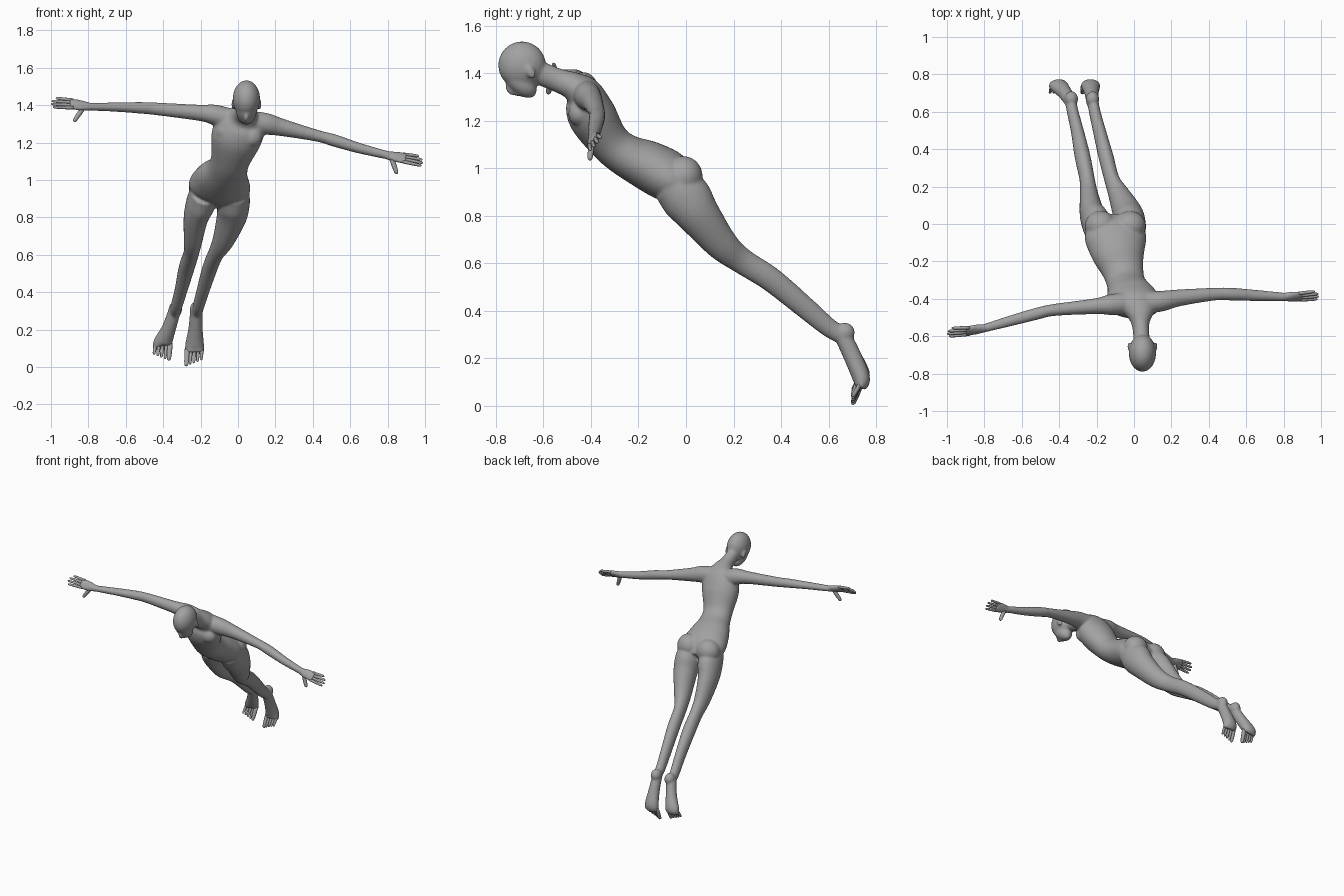
import bpy, bmesh, math
from mathutils import Vector, Matrix

cube = bpy.data.objects.get("Cube")
if cube:
    bpy.data.objects.remove(cube, do_unlink=True)

grey = bpy.data.materials.new("plain grey")
grey.use_nodes = True
colour = (0.36, 0.36, 0.36, 1)
grey.diffuse_color = colour
grey.node_tree.nodes["Principled BSDF"].inputs["Base Color"].default_value = colour


def spline(rows, steps):
    """Smooth interpolation through rows of x, y, z, half width, half depth."""
    rows = [Vector(r) for r in rows]
    out = []
    for i in range(len(rows) - 1):
        a, b = rows[max(i - 1, 0)], rows[i]
        c, d = rows[i + 1], rows[min(i + 2, len(rows) - 1)]
        for s in range(steps):
            t = s / steps
            out.append(b + (c - a) * (t / 2) + (a * 2 - b * 5 + c * 4 - d) * (t * t / 2)
                       + (b * 3 - a - c * 3 + d) * (t ** 3 / 2))
    return out + [rows[-1]]


def loft(bm, rows, side, sides=24, steps=5):
    """Closed tube of elliptical sections, widened along the side direction."""
    rows = spline(rows, steps)
    points = [Vector(r[:3]) for r in rows]
    rings = []
    for i, r in enumerate(rows):
        axis = (points[min(i + 1, len(rows) - 1)] - points[max(i - 1, 0)]).normalized()
        u = Vector(side)
        u = (u - axis * u.dot(axis)).normalized()
        v = axis.cross(u)
        ring = []
        for k in range(sides):
            a = math.tau * k / sides
            ring.append(bm.verts.new(points[i] + u * r[3] * math.cos(a) + v * r[4] * math.sin(a)))
        rings.append(ring)
    for low, high in zip(rings, rings[1:]):
        for k in range(sides):
            n = (k + 1) % sides
            bm.faces.new((low[k], low[n], high[n], high[k]))
    bm.faces.new(rings[0][::-1])
    bm.faces.new(rings[-1])


def blob(bm, centre, radii, tilt=0):
    """Ellipsoid, tilted about x."""
    m = Matrix.Translation(centre) @ Matrix.Rotation(tilt, 4, "X") @ Matrix.Diagonal((*radii, 1))
    bmesh.ops.create_uvsphere(bm, u_segments=32, v_segments=20, radius=1, matrix=m)


def digit(bm, start, end, radius):
    """Finger or toe with a rounded tip."""
    a, b = Vector(start), Vector(end)
    profile = ((0, 1), (0.5, 0.95), (0.85, 0.8), (0.96, 0.55), (1, 0.15))
    loft(bm, [(*a.lerp(b, t), radius * f, radius * f) for t, f in profile], (0, 0.7, 0.7), 10, 2)


def finish(name, bm):
    bmesh.ops.recalc_face_normals(bm, faces=bm.faces)
    mesh = bpy.data.meshes.new(name)
    bm.to_mesh(mesh)
    bm.free()
    mesh.materials.append(grey)
    mesh.polygons.foreach_set("use_smooth", [True] * len(mesh.polygons))
    obj = bpy.data.objects.new(name, mesh)
    bpy.context.collection.objects.link(obj)
    return obj


body = bmesh.new()
X, Z = (1, 0, 0), (0, 0, 1)

# Torso from the seat up to the neck
loft(body, [
    (-0.115, 0.01, 0.90, 0.13, 0.07),
    (-0.10, -0.065, 0.96, 0.165, 0.105),
    (-0.085, -0.155, 1.008, 0.145, 0.105),
    (-0.06, -0.25, 1.052, 0.112, 0.09),
    (-0.04, -0.323, 1.11, 0.105, 0.087),
    (-0.01, -0.395, 1.22, 0.135, 0.102),
    (0.015, -0.43, 1.305, 0.13, 0.083),
    (0.03, -0.475, 1.345, 0.08, 0.06),
    (0.035, -0.54, 1.37, 0.046, 0.05),
    (0.042, -0.64, 1.41, 0.044, 0.05)], (1, 0, -0.12), 36)
for s in (-1, 1):
    blob(body, (0.005 + s * 0.062, -0.45, 1.245 - s * 0.015), (0.062, 0.045, 0.055))
    blob(body, (-0.1 + s * 0.078, -0.01, 0.965), (0.085, 0.08, 0.085))

# Head, with the face turned forward and down
HEAD_X = 0.045
blob(body, (HEAD_X, -0.69, 1.433), (0.073, 0.1, 0.1))
blob(body, (HEAD_X, -0.70, 1.368), (0.054, 0.052, 0.088), math.radians(45))
blob(body, (HEAD_X, -0.655, 1.318), (0.026, 0.024, 0.022))
blob(body, (HEAD_X, -0.738, 1.335), (0.013, 0.02, 0.03), math.radians(25))
blob(body, (HEAD_X, -0.707, 1.314), (0.02, 0.016, 0.012))
for s in (-1, 1):
    blob(body, (HEAD_X + s * 0.07, -0.655, 1.405), (0.01, 0.018, 0.032), math.radians(30))

# Arms, from inside the chest to the wrist
loft(body, [
    (0.06, -0.42, 1.31, 0.06, 0.06),
    (0.15, -0.412, 1.30, 0.058, 0.055),
    (0.24, -0.395, 1.28, 0.046, 0.045),
    (0.43, -0.375, 1.235, 0.031, 0.034),
    (0.52, -0.375, 1.21, 0.033, 0.034),
    (0.65, -0.382, 1.17, 0.028, 0.03),
    (0.81, -0.39, 1.13, 0.022, 0.022)], Z)
loft(body, [
    (-0.05, -0.425, 1.325, 0.06, 0.06),
    (-0.13, -0.432, 1.35, 0.054, 0.055),
    (-0.21, -0.44, 1.36, 0.043, 0.042),
    (-0.43, -0.46, 1.38, 0.034, 0.032),
    (-0.52, -0.48, 1.386, 0.031, 0.032),
    (-0.65, -0.515, 1.39, 0.025, 0.029),
    (-0.81, -0.56, 1.392, 0.02, 0.022)], Z)

# Hands: palm in the body skin, fingers separate
SPREAD = Vector((0, 0.65, 0.75))
hands = {
    "left": ((0.79, -0.39, 1.133), (0.90, -0.387, 1.115), (0.99, -0.38, 1.10),
             (0.82, -0.395, 1.12), (0.85, -0.405, 1.033)),
    "right": ((-0.79, -0.556, 1.392), (-0.90, -0.573, 1.408), (-1.0, -0.58, 1.415),
              (-0.825, -0.565, 1.39), (-0.878, -0.58, 1.312)),
}
for name, points in hands.items():
    wrist, knuckle, tip, thumb, thumb_tip = (Vector(p) for p in points)
    loft(body, [(*wrist, 0.022, 0.02), (*wrist.lerp(knuckle, 0.5), 0.034, 0.019),
                (*knuckle, 0.037, 0.013)], SPREAD, 20)
    fingers = bmesh.new()
    for i, reach in enumerate((0.9, 1, 0.96, 0.75)):
        off = SPREAD * (i - 1.5)
        start = knuckle - (tip - knuckle) * 0.2 + off * 0.018
        digit(fingers, start, knuckle.lerp(tip, reach) + off * 0.022, 0.0095)
    digit(fingers, thumb, thumb_tip, 0.014)
    finish(name + "_fingers", fingers)

# Legs: shared side profile of y, z, half depth; x and half width for each leg
leg_profile = ((-0.06, 0.935, 0.09), (0.0, 0.875, 0.107), (0.055, 0.80, 0.091),
               (0.15, 0.68, 0.069), (0.235, 0.61, 0.055), (0.36, 0.53, 0.052),
               (0.505, 0.41, 0.046), (0.60, 0.33, 0.04), (0.665, 0.29, 0.035))
legs = {
    "right": (-1, 0.03, -0.335, -0.402,
              (-0.18, -0.20, -0.225, -0.24, -0.25, -0.275, -0.305, -0.328, -0.34),
              (0.075, 0.078, 0.066, 0.05, 0.041, 0.042, 0.034, 0.031, 0.03)),
    "left": (1, 0, -0.222, -0.232,
             (-0.025, -0.025, -0.035, -0.078, -0.117, -0.15, -0.187, -0.21, -0.222),
             (0.085, 0.088, 0.08, 0.058, 0.041, 0.04, 0.034, 0.031, 0.03)),
}
for name, (s, lift, heel_x, ball_x, xs, widths) in legs.items():
    loft(body, [(x, y, z, w, d) for x, w, (y, z, d) in zip(xs, widths, leg_profile)], X)

    # Foot hanging down from the heel, sole facing back
    blob(body, (heel_x, 0.668, 0.308), (0.036, 0.042, 0.042))
    mid_x = (heel_x + ball_x) / 2
    loft(body, [(heel_x, 0.65, 0.315, 0.033, 0.035),
                (mid_x, 0.70, 0.21, 0.038, 0.038),
                (ball_x, 0.738, 0.115 + lift / 2, 0.051, 0.037),
                (ball_x, 0.732, 0.075 + lift, 0.05, 0.024)], X)

    # Toes, from the inner big toe outward
    toes = bmesh.new()
    for i in range(5):
        x = ball_x - s * 0.039 + s * i * 0.0195
        radius = 0.0145 if i == 0 else 0.0095
        drop = 0.005 + 0.008 * i + lift
        digit(toes, (x, 0.735, 0.095 + lift), (x * 1.02, 0.70, drop), radius)
    finish(name + "_toes", toes)

# Blend all the body volumes into one smooth skin
skin = finish("body", body)
remesh = skin.modifiers.new("blend", "REMESH")
remesh.mode = "VOXEL"
remesh.voxel_size = 0.007
remesh.use_smooth_shade = True
smooth = skin.modifiers.new("soften", "SMOOTH")
smooth.factor = 0.5
smooth.iterations = 6
